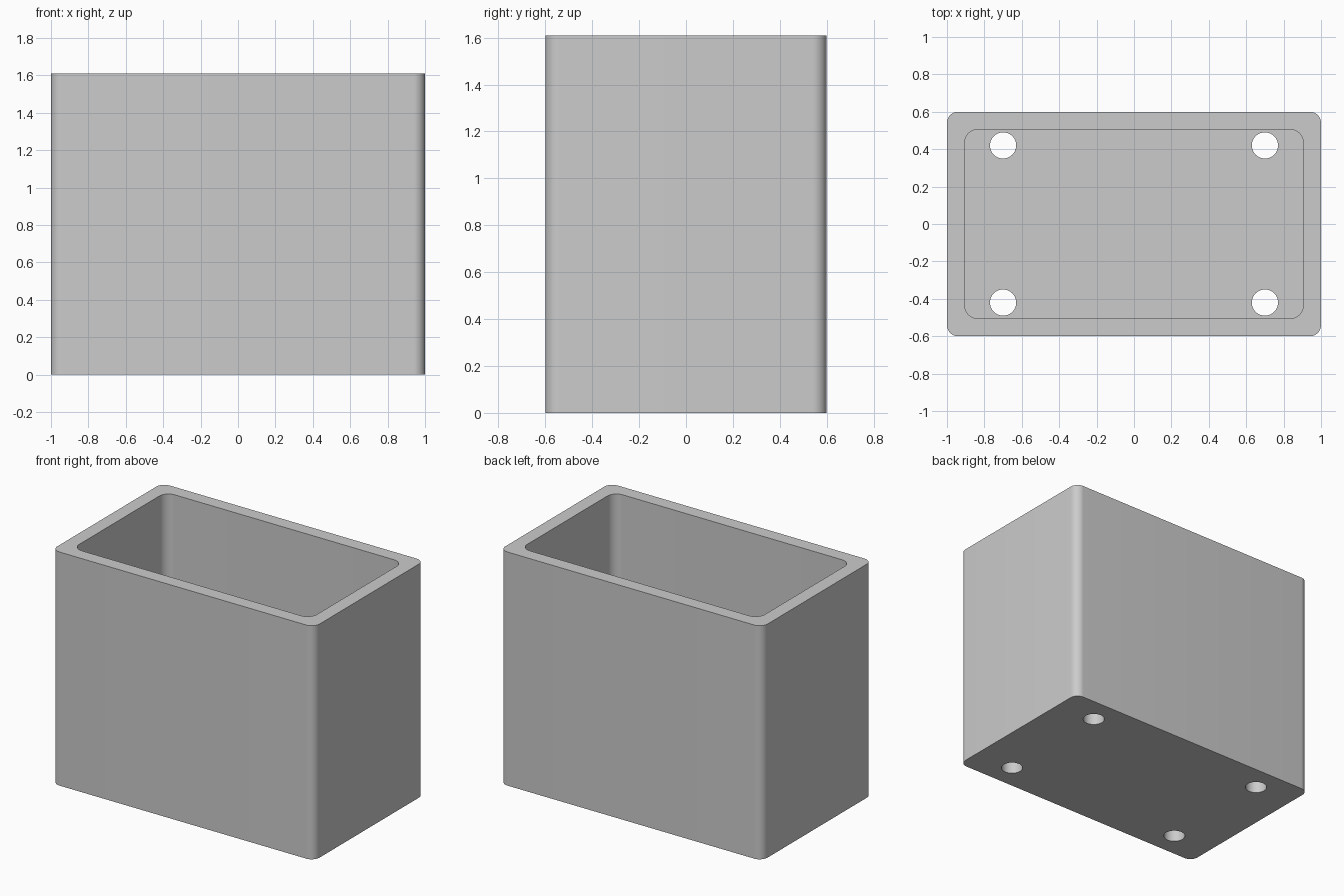
import bpy
import bmesh
from math import cos, sin, pi, radians

if "Cube" in bpy.data.objects:
    bpy.data.objects.remove(bpy.data.objects["Cube"], do_unlink=True)

HEIGHT = 1.61
FLOOR = 0.095
WALL = 0.095
HALF_X, HALF_Y = 1.0, 0.6

grey = bpy.data.materials.new("plain grey")
grey.use_nodes = True
colour = (0.6, 0.6, 0.6, 1)
grey.diffuse_color = colour
grey.node_tree.nodes["Principled BSDF"].inputs["Base Color"].default_value = colour


def rounded_block(name, half_x, half_y, radius, z0, z1, centre=(0, 0), steps=12):
    """Upright prism with rounded vertical corners."""
    bm = bmesh.new()
    ring = []
    for corner, (sx, sy) in enumerate([(1, 1), (-1, 1), (-1, -1), (1, -1)]):
        for i in range(steps + 1):
            a = (corner + i / steps) * pi / 2
            ring.append(bm.verts.new((centre[0] + sx * (half_x - radius) + radius * cos(a),
                                      centre[1] + sy * (half_y - radius) + radius * sin(a), z0)))
    bmesh.ops.remove_doubles(bm, verts=ring, dist=1e-5)
    base = bm.faces.new(bm.verts[:])
    top = bmesh.ops.extrude_face_region(bm, geom=[base], use_keep_orig=True)
    bmesh.ops.translate(bm, vec=(0, 0, z1 - z0),
                        verts=[v for v in top["geom"] if isinstance(v, bmesh.types.BMVert)])
    bmesh.ops.recalc_face_normals(bm, faces=bm.faces[:])
    mesh = bpy.data.meshes.new(name)
    bm.to_mesh(mesh)
    bm.free()
    mesh.materials.append(grey)
    obj = bpy.data.objects.new(name, mesh)
    bpy.context.collection.objects.link(obj)
    return obj


# Outer body
box = rounded_block("open_box", HALF_X, HALF_Y, 0.06, 0, HEIGHT)

# Cavity and the four floor holes
cutters = [rounded_block("cavity_cutter", HALF_X - WALL, HALF_Y - WALL, 0.07, FLOOR, HEIGHT + 0.2)]
for x in (-0.7, 0.7):
    for y in (-0.42, 0.42):
        cutters.append(rounded_block("hole_cutter", 0.07, 0.07, 0.07, -0.1, FLOOR + 0.1, (x, y)))

bpy.ops.object.select_all(action='DESELECT')
box.select_set(True)
bpy.context.view_layer.objects.active = box
for cutter in cutters:
    cutter.hide_render = True
    cut = box.modifiers.new("cut", 'BOOLEAN')
    cut.operation = 'DIFFERENCE'
    cut.solver = 'EXACT'
    cut.object = cutter
    bpy.ops.object.modifier_apply(modifier=cut.name)
    bpy.data.objects.remove(cutter, do_unlink=True)

bpy.ops.object.shade_smooth_by_angle(angle=radians(30))
